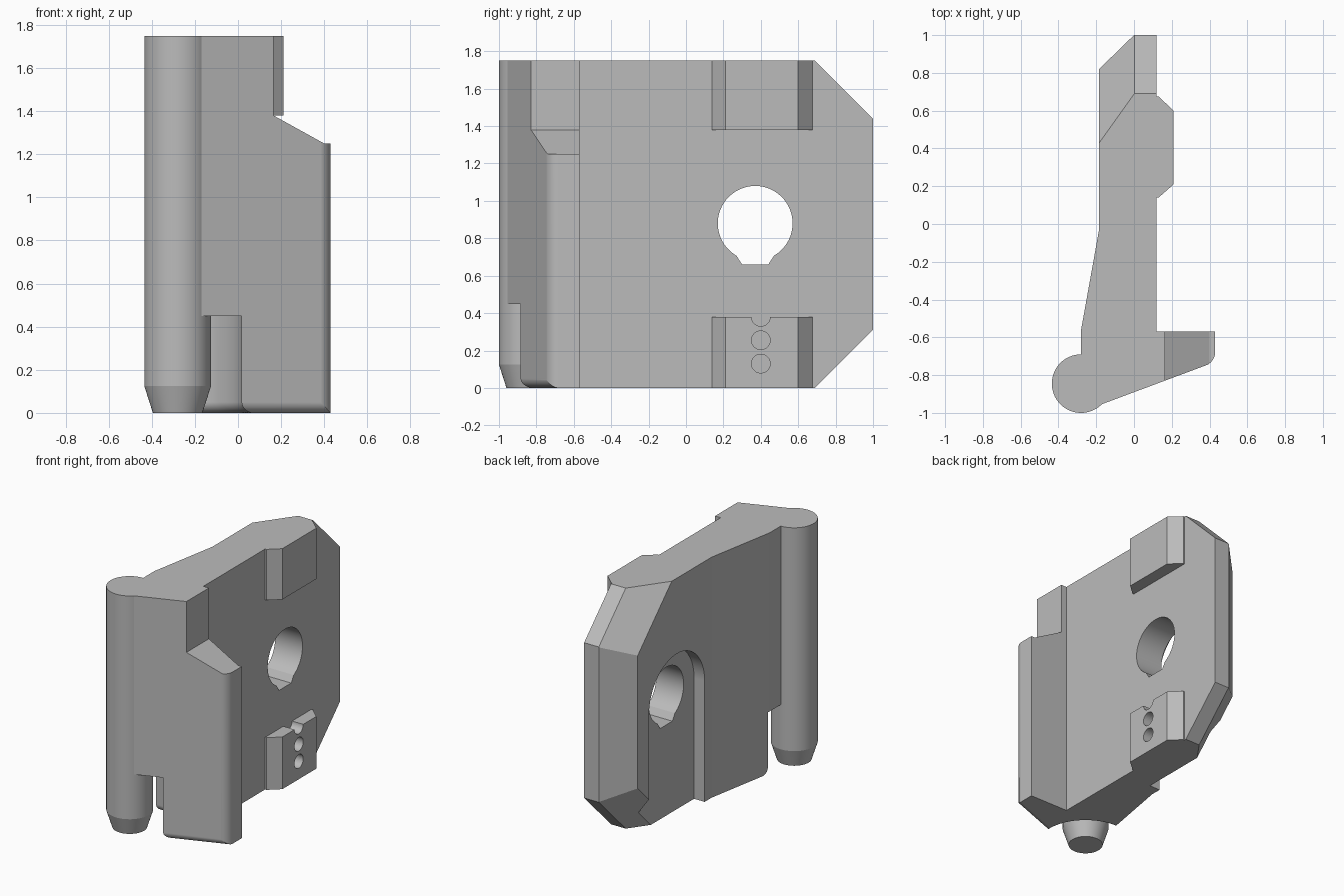
import bpy, bmesh
from math import cos, sin, pi, radians
from mathutils import Vector

cube = bpy.data.objects.get("Cube")
if cube:
    bpy.data.objects.remove(cube, do_unlink=True)

grey = bpy.data.materials.new("plain_grey")
grey.use_nodes = True
grey.diffuse_color = (0.5, 0.5, 0.5, 1)
grey.node_tree.nodes["Principled BSDF"].inputs["Base Color"].default_value = (0.5, 0.5, 0.5, 1)

HEIGHT = 1.75
PIN_X, PIN_Y = -0.28, -0.845


def finish(bm, name):
    bmesh.ops.recalc_face_normals(bm, faces=bm.faces[:])
    mesh = bpy.data.meshes.new(name)
    bm.to_mesh(mesh)
    bm.free()
    mesh.materials.append(grey)
    obj = bpy.data.objects.new(name, mesh)
    bpy.context.collection.objects.link(obj)
    return obj


def prism(points, axis, low, high):
    """Extrude a 2D outline along the given axis (0 = x, 1 = y, 2 = z)."""
    def place(p, depth):
        co = list(p)
        co.insert(axis, depth)
        return co
    bm = bmesh.new()
    face = bm.faces.new([bm.verts.new(place(p, low)) for p in points])
    new = bmesh.ops.extrude_face_region(bm, geom=[face])["geom"]
    offset = Vector(place((0, 0), high - low))
    bmesh.ops.translate(bm, vec=offset, verts=[v for v in new if isinstance(v, bmesh.types.BMVert)])
    bmesh.ops.recalc_face_normals(bm, faces=bm.faces[:])
    return bm


def lathe(profile):
    """Spin a radius/height profile around the pin axis."""
    bm = bmesh.new()
    verts = [bm.verts.new((PIN_X + r, PIN_Y, z)) for r, z in profile]
    edges = [bm.edges.new(pair) for pair in zip(verts, verts[1:])]
    bmesh.ops.spin(bm, geom=verts + edges, cent=(PIN_X, PIN_Y, 0), axis=(0, 0, 1),
                   angle=2 * pi, steps=64)
    bmesh.ops.remove_doubles(bm, verts=bm.verts[:], dist=1e-4)
    return bm


def arc(cx, cy, r, start, end, steps):
    angles = [radians(start + (end - start) * i / steps) for i in range(steps + 1)]
    return [(cx + r * cos(a), cy + r * sin(a)) for a in angles]


def activate(obj):
    bpy.ops.object.select_all(action='DESELECT')
    obj.select_set(True)
    bpy.context.view_layer.objects.active = obj


def cut(obj, bm):
    """Subtract a shape from an object and discard the cutter."""
    cutter = finish(bm, "cutter")
    cutter.hide_render = True
    mod = obj.modifiers.new("cut", 'BOOLEAN')
    mod.operation = 'DIFFERENCE'
    mod.solver = 'EXACT'
    mod.object = cutter
    activate(obj)
    bpy.ops.object.modifier_apply(modifier=mod.name)
    bpy.data.objects.remove(cutter, do_unlink=True)


# Plate with flange, extruded from its plan outline
plan = [(-0.28, -0.995), (0.43, -0.73), (0.43, -0.57), (0.12, -0.57), (0.12, 1),
        (0, 1), (-0.185, 0.82), (-0.185, -0.03), (-0.28, -0.56)]
bm = prism(plan, 2, 0, HEIGHT)


# Rounded lower front edge and flange tip
def rounded(edge):
    a, b = (v.co for v in edge.verts)
    front = max(a.y, b.y) < -0.7
    tip = min(a.x, b.x) > 0.4
    return front and (tip or max(a.z, b.z) < 0.01)


bmesh.ops.bevel(bm, geom=[e for e in bm.edges if rounded(e)], offset=0.05,
                segments=12, profile=0.5, affect='EDGES', clamp_overlap=False)

# Clipped rear corners, then their bevels on the outer side
for slope in (0, -1.4):
    for z, dz in ((HEIGHT, 1), (0, -1)):
        bmesh.ops.bisect_plane(bm, geom=bm.verts[:] + bm.edges[:] + bm.faces[:], dist=1e-6,
                               plane_co=(0, 0.69 + slope * 0.002, z),
                               plane_no=Vector((slope, 1, dz)).normalized(), clear_outer=True)
        bmesh.ops.holes_fill(bm, edges=bm.edges[:], sides=0)
plate = finish(bm, "plate")

# Step at the top of the flange
cut(plate, prism([(0.165, 1.38), (0.165, 2), (0.6, 2), (0.6, 1.25), (0.4, 1.25)], 1, -1.2, -0.3))

# Clearance around the lower pin, flared at the bottom
flare = arc(0.35, 0, 0.05, 90, 180, 10)
flare = [(r, z) for r, z in reversed(flare)]
profile = [(0, -0.1), (0.35, -0.1), (0.35, 0.0)]
profile += [(0.35 - 0.05 * sin(radians(9 * i)), 0.05 - 0.05 * cos(radians(9 * i)))
            for i in range(1, 11)]
profile += [(0.3, 0.45), (0, 0.45)]
cut(plate, lathe(profile))

# Arched recess on the outer side and the keyed through hole
cut(plate, prism(arc(0.37, 0.88, 0.32, 0, 180, 32) + [(0.05, -0.1), (0.69, -0.1)], 0, -0.5, -0.1))
cut(plate, prism(arc(0.37, 0.88, 0.2, -60, 240, 48) + [(0.30, 0.66), (0.44, 0.66)], 0, -0.5, 0.5))

# Hinge pin with a tapered foot
pin = finish(lathe([(0, 0), (0.115, 0), (0.155, 0.125), (0.155, HEIGHT), (0, HEIGHT)]), "hinge_pin")

# Raised pads on the inner side
pad_plan = [(0.11, 0.14), (0.13, 0.14), (0.21, 0.21), (0.21, 0.6), (0.13, 0.675), (0.11, 0.675)]
upper_pad = finish(prism(pad_plan, 2, 1.38, HEIGHT), "upper_pad")
lower_pad = finish(prism(pad_plan, 2, 0, 0.38), "lower_pad")
for z in (0.13, 0.255, 0.38):
    cut(lower_pad, prism(arc(0.4, z, 0.05, 0, 350, 35), 0, 0, 0.4))

# Smooth curved surfaces, crisp flat ones
for obj in (plate, pin, upper_pad, lower_pad):
    activate(obj)
    bpy.ops.object.shade_smooth_by_angle(angle=radians(9.7))
    weighted = obj.modifiers.new("weighted_normals", 'WEIGHTED_NORMAL')
    weighted.keep_sharp = True
